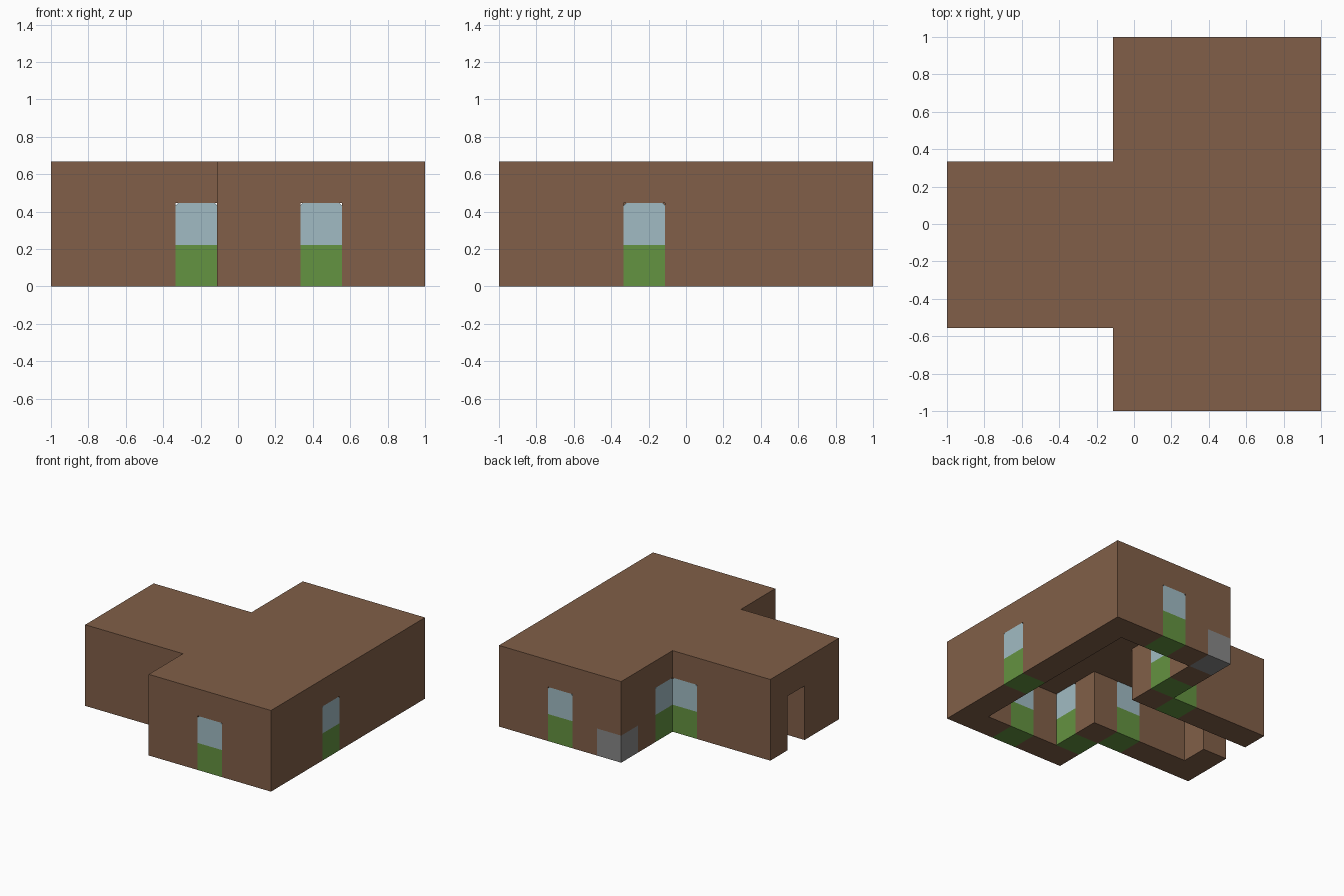
import bpy, bmesh
from mathutils import Matrix, Vector

cube = bpy.data.objects.get("Cube")
if cube:
    bpy.data.objects.remove(cube, do_unlink=True)

U = 2 / 9            # one building block
HEIGHT = 3 * U
CEILING = 2 * U


def material(name, rgb):
    linear = [((c / 255 + 0.055) / 1.055) ** 2.4 for c in rgb] + [1]
    mat = bpy.data.materials.new(name)
    mat.use_nodes = True
    mat.diffuse_color = linear
    bsdf = next(n for n in mat.node_tree.nodes if n.type == 'BSDF_PRINCIPLED')
    bsdf.inputs["Base Color"].default_value = linear
    return mat


earth = material("earth_brown", (129, 95, 72))
grass = material("grass_green", (100, 147, 65))
sky = material("pale_blue", (161, 187, 195))
stone = material("stone_grey", (136, 136, 136))


def prism(name, points, offset, mats):
    """Extrude a closed outline along the offset into a solid object."""
    bm = bmesh.new()
    face = bm.faces.new([bm.verts.new(p) for p in points])
    grown = bmesh.ops.extrude_face_region(bm, geom=[face], use_keep_orig=True)
    moved = [v for v in grown["geom"] if isinstance(v, bmesh.types.BMVert)]
    bmesh.ops.translate(bm, verts=moved, vec=offset)
    bmesh.ops.recalc_face_normals(bm, faces=bm.faces)
    mesh = bpy.data.meshes.new(name)
    bm.to_mesh(mesh)
    bm.free()
    for mat in mats:
        mesh.materials.append(mat)
    obj = bpy.data.objects.new(name, mesh)
    bpy.context.collection.objects.link(obj)
    return obj


def box(name, x0, x1, y0, y1, z0, z1, mats):
    plan = [(x0, y0, z0), (x1, y0, z0), (x1, y1, z0), (x0, y1, z0)]
    return prism(name, plan, (0, 0, z1 - z0), mats)


def tee_plan(inset, z):
    """T-shaped floor plan, in blocks from the corner, shrunk by the inset."""
    i = inset
    plan = [(4 + i, i), (9 - i, i), (9 - i, 9 - i), (4 + i, 9 - i),
            (4 + i, 6 - i), (i, 6 - i), (i, 2 + i), (4 + i, 2 + i)]
    return [(x * U - 1, y * U - 1, z) for x, y in plan]


# Hollow building body
body = prism("building_shell", tee_plan(0, 0), (0, 0, HEIGHT), [earth])
cutters = [prism("room_cutter", tee_plan(1, -U), (0, 0, CEILING + U), [earth])]

# Openings: name, block column, block row, axis through the wall
openings = [("front_door", 6, 0, 1), ("back_door", 6, 8, 1),
            ("left_door", 8, 3, 0), ("front_inner_door", 4, 1, 0),
            ("back_inner_door", 4, 6, 0), ("wing_front_door", 3, 2, 1),
            ("wing_back_door", 3, 5, 1), ("open_doorway", 0, 4, 0)]


def door(name, x, y, axis):
    """Two-tone panel with clipped upper corners, filling the wall."""
    c = 0.012
    profile = [(0, 0), (U, 0), (U, CEILING - c), (U - c, CEILING),
               (c, CEILING), (0, CEILING - c)]
    if axis:
        points = [(x + w, y, z) for w, z in profile]
        offset = (0, U, 0)
    else:
        points = [(x, y + w, z) for w, z in profile]
        offset = (U, 0, 0)
    obj = prism(name, points, offset, [grass, sky])
    bm = bmesh.new()
    bm.from_mesh(obj.data)
    bmesh.ops.bisect_plane(bm, geom=bm.verts[:] + bm.edges[:] + bm.faces[:],
                           plane_co=(0, 0, U), plane_no=(0, 0, 1))
    for f in bm.faces:
        f.material_index = int(f.calc_center_median().z > U)
    bm.to_mesh(obj.data)
    bm.free()


for name, col, row, axis in openings:
    x, y = col * U - 1, row * U - 1
    ex, ey = (0, U / 4) if axis else (U / 4, 0)
    cutters.append(box(name + "_cutter", x - ex, x + U + ex, y - ey, y + U + ey,
                       -U, CEILING, [earth]))
    if name != "open_doorway":
        door(name, x, y, axis)

# Stone block set into the back corner
cx, cy, s = 4 * U - 1, 1, U - 0.002
box("corner_stone", cx, cx + s, cy - s, cy, 0, U, [stone])
cutters.append(box("corner_cutter", cx - U, cx + s, cy - s, cy + U, -U, U, [earth]))

# Carve the room and openings, then drop the cutters
for cutter in cutters:
    cutter.hide_render = True
    mod = body.modifiers.new(cutter.name, 'BOOLEAN')
    mod.operation = 'DIFFERENCE'
    mod.solver = 'EXACT'
    mod.object = cutter
bpy.context.view_layer.update()
graph = bpy.context.evaluated_depsgraph_get()
carved = bpy.data.meshes.new_from_object(body.evaluated_get(graph))
body.modifiers.clear()
body.data = carved
for cutter in cutters:
    bpy.data.objects.remove(cutter, do_unlink=True)

# Merge the flat wall faces
bm = bmesh.new()
bm.from_mesh(body.data)
bmesh.ops.remove_doubles(bm, verts=bm.verts, dist=0.0001)
bmesh.ops.dissolve_limit(bm, angle_limit=0.01, verts=bm.verts, edges=bm.edges)
bm.to_mesh(body.data)
bm.free()
